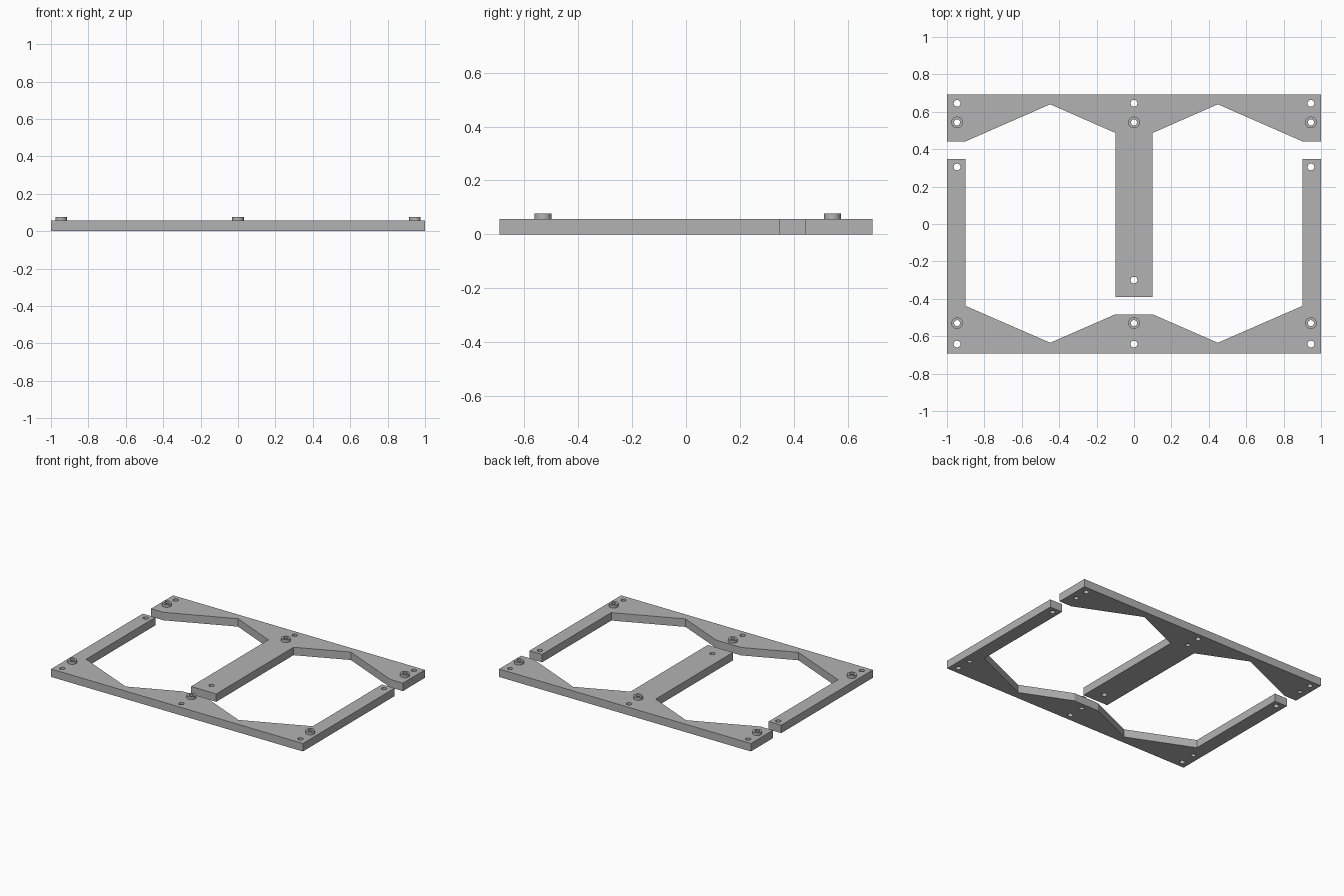
import bpy, bmesh, math

if "Cube" in bpy.data.objects:
    bpy.data.objects.remove(bpy.data.objects["Cube"], do_unlink=True)

THICK = 0.057
TOP = 0.077
EDGE = 0.946

grey = bpy.data.materials.new("plain grey")
grey.use_nodes = True
colour = (0.45, 0.45, 0.45, 1)
grey.diffuse_color = colour
grey.node_tree.nodes["Principled BSDF"].inputs["Base Color"].default_value = colour


def circle(x, y, r, n=32):
    return [(x + r * math.cos(2 * math.pi * i / n),
             y + r * math.sin(2 * math.pi * i / n)) for i in range(n)]


def mirrored(half):
    """Close a left half outline with its mirror image."""
    return half + [(-x, y) for x, y in reversed(half)]


def slab(name, loops, z0, z1):
    """Extrude an outline, with any inner loops left as holes."""
    curve = bpy.data.curves.new(name, "CURVE")
    curve.dimensions = "2D"
    curve.fill_mode = "BOTH"
    curve.extrude = (z1 - z0) / 2
    for loop in loops:
        spline = curve.splines.new("POLY")
        spline.points.add(len(loop) - 1)
        for point, (x, y) in zip(spline.points, loop):
            point.co = (x, y, 0, 1)
        spline.use_cyclic_u = True
    obj = bpy.data.objects.new(name, curve)
    bpy.context.collection.objects.link(obj)
    bpy.ops.object.select_all(action="DESELECT")
    obj.select_set(True)
    bpy.context.view_layer.objects.active = obj
    bpy.ops.object.convert(target="MESH")
    obj = bpy.context.object
    # Weld caps to walls and lift onto the ground
    bm = bmesh.new()
    bm.from_mesh(obj.data)
    bmesh.ops.remove_doubles(bm, verts=bm.verts, dist=0.0001)
    bmesh.ops.translate(bm, verts=bm.verts, vec=(0, 0, (z0 + z1) / 2))
    bmesh.ops.recalc_face_normals(bm, faces=bm.faces)
    bm.to_mesh(obj.data)
    bm.free()
    obj.data.materials.clear()
    obj.data.materials.append(grey)
    bpy.ops.object.shade_smooth_by_angle(angle=math.radians(20))
    return obj


def plate(name, half, holes, boss_y):
    """Flat plate with screw holes and a row of three raised bosses."""
    bosses = [(x, boss_y) for x in (-EDGE, 0, EDGE)]
    loops = [mirrored(half)]
    loops += [circle(x, y, 0.018) for x, y in holes]
    loops += [circle(x, y, 0.016) for x, y in bosses]
    slab(name, loops, 0, THICK)
    for side, (x, y) in zip(("right", "middle", "left"), bosses):
        slab(f"{name}_{side}_boss", [circle(x, y, 0.031), circle(x, y, 0.016)],
             THICK, TOP)


# Back plate with the long centre arm
plate("back_plate",
      [(-1, 0.692), (-1, 0.442), (-0.9, 0.442), (-0.448, 0.64),
       (-0.1, 0.487), (-0.1, -0.39)],
      [(-EDGE, 0.645), (0, 0.645), (EDGE, 0.645), (0, -0.3)], 0.543)

# Front plate with the two side arms
plate("front_plate",
      [(-1, -0.692), (-1, 0.348), (-0.9, 0.348), (-0.9, -0.438),
       (-0.448, -0.635), (-0.1, -0.483)],
      [(-EDGE, -0.642), (0, -0.642), (EDGE, -0.642),
       (-EDGE, 0.305), (EDGE, 0.305)], -0.53)
